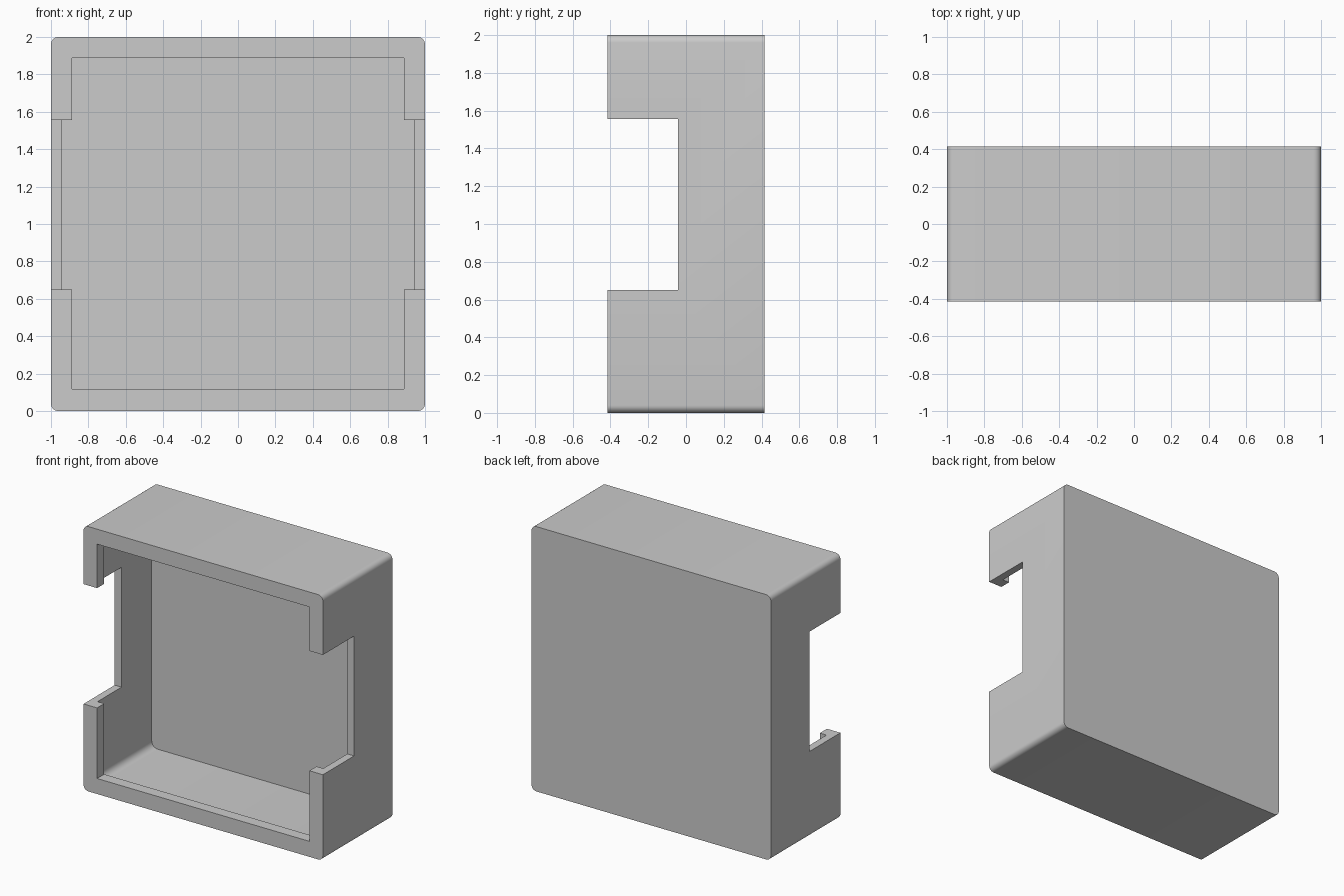
import bpy, bmesh, math

if "Cube" in bpy.data.objects:
    bpy.data.objects.remove(bpy.data.objects["Cube"])

HALF_Y = 0.415   # half depth of the case


def prism(name, x, z0, z1, y0, y1, r=0.0, steps=6):
    """Rectangle (optionally rounded) in the xz plane, extruded along y."""
    pts = []
    if r:
        for cx, cz, a0 in ((x - r, z0 + r, -90), (x - r, z1 - r, 0),
                           (-x + r, z1 - r, 90), (-x + r, z0 + r, 180)):
            for i in range(steps + 1):
                a = math.radians(a0 + 90 * i / steps)
                pts.append((cx + r * math.cos(a), cz + r * math.sin(a)))
    else:
        pts = [(x, z0), (x, z1), (-x, z1), (-x, z0)]
    bm = bmesh.new()
    face = bm.faces.new([bm.verts.new((px, y0, pz)) for px, pz in pts])
    ext = bmesh.ops.extrude_face_region(bm, geom=[face])
    verts = [v for v in ext["geom"] if isinstance(v, bmesh.types.BMVert)]
    bmesh.ops.translate(bm, verts=verts, vec=(0, y1 - y0, 0))
    bmesh.ops.recalc_face_normals(bm, faces=bm.faces)
    mesh = bpy.data.meshes.new(name)
    bm.to_mesh(mesh)
    bm.free()
    obj = bpy.data.objects.new(name, mesh)
    bpy.context.collection.objects.link(obj)
    return obj


# Outer case
case = prism("open_case", 1.0, 0, 2, -HALF_Y, HALF_Y, r=0.04)

# Cutters: main cavity, smaller front opening (leaves a lip), side notches
cutters = [
    prism("cavity_cutter", 0.943, 0.057, 1.943, -0.33, 0.317, r=0.05),
    prism("opening_cutter", 0.887, 0.117, 1.887, -0.6, -0.2),
    prism("side_notch_cutter", 1.2, 0.65, 1.555, -0.7, -0.043),
]
bpy.context.view_layer.objects.active = case
case.select_set(True)
for cutter in cutters:
    mod = case.modifiers.new(cutter.name, "BOOLEAN")
    mod.operation = "DIFFERENCE"
    mod.solver = "EXACT"
    mod.object = cutter
    bpy.ops.object.modifier_apply(modifier=mod.name)
    bpy.data.objects.remove(cutter, do_unlink=True)

# Smooth rounded corners, keep the hard edges
bpy.ops.object.shade_smooth_by_angle(angle=math.radians(30))
